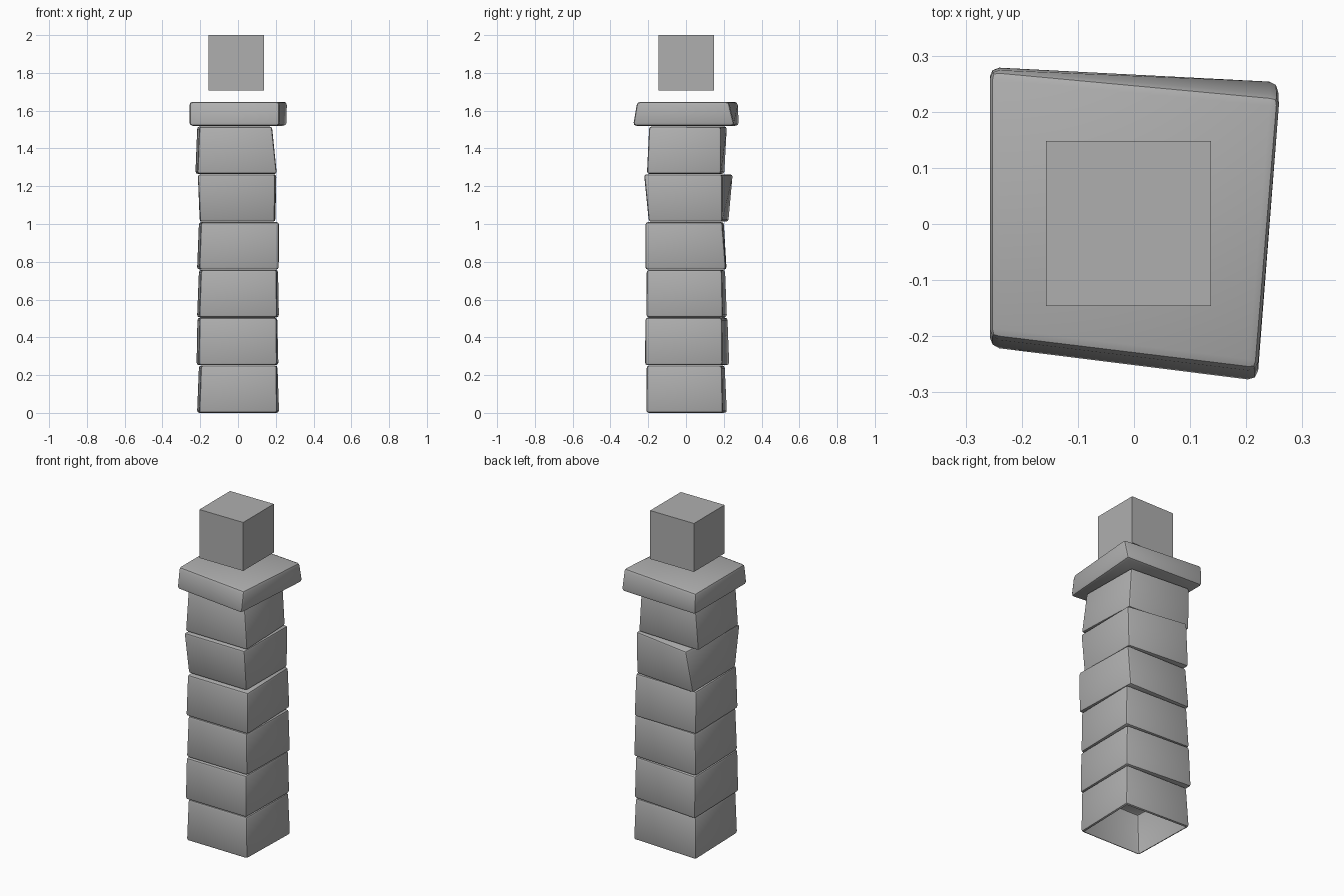
import bpy, bmesh, math

if "Cube" in bpy.data.objects:
    bpy.data.objects.remove(bpy.data.objects["Cube"])

PITCH, HEIGHT = 0.253, 0.251

# Dark grey stone
stone_mat = bpy.data.materials.new("dark_stone")
stone_mat.diffuse_color = (0.43, 0.43, 0.43, 1)
stone_mat.use_nodes = True
stone_mat.node_tree.nodes["Principled BSDF"].inputs["Base Color"].default_value = stone_mat.diffuse_color


def make_stone(name, z0, z1, bottom, top, bevel=0.013, open_bottom=False):
    """Bevelled irregular block; corners run front-left, front-right, back-right, back-left."""
    bm = bmesh.new()
    lo = [bm.verts.new((x, y, z0)) for x, y in bottom]
    hi = [bm.verts.new((x, y, z1)) for x, y in top]
    bm.faces.new(lo[::-1])
    bm.faces.new(hi)
    for i in range(4):
        j = (i + 1) % 4
        bm.faces.new((lo[i], lo[j], hi[j], hi[i]))
    bmesh.ops.bevel(bm, geom=bm.edges[:], offset=bevel, segments=2,
                    profile=0.5, affect='EDGES')
    bm.normal_update()
    if open_bottom:
        under = min(bm.faces, key=lambda f: f.calc_center_median().z)
        bmesh.ops.delete(bm, geom=[under], context='FACES')
    mesh = bpy.data.meshes.new(name)
    bm.to_mesh(mesh)
    bm.free()
    mesh.materials.append(stone_mat)
    obj = bpy.data.objects.new(name, mesh)
    bpy.context.collection.objects.link(obj)
    bpy.context.view_layer.objects.active = obj
    obj.select_set(True)
    bpy.ops.object.shade_smooth_by_angle(angle=math.radians(30))
    obj.select_set(False)


def ring(left, front_right, back_right, front, right_back, left_back, back_left=None):
    """Four corners from x of the left/right sides and y of the front/back corners."""
    bl = left if back_left is None else back_left
    return [(left + 0.011, front + 0.007), (front_right, front),
            (back_right, right_back), (bl, left_back)]


# Pillar stones: bottom ring and top ring of each
stones = [
    (ring(-.217, .207, .218, -.21, .195, .217), ring(-.207, .205, .209, -.208, .19, .205)),
    (ring(-.220, .207, .214, -.217, .193, .23), ring(-.215, .204, .208, -.215, .19, .22)),
    (ring(-.217, .207, .217, -.21, .195, .217), ring(-.207, .205, .212, -.208, .19, .207)),
    (ring(-.217, .216, .202, -.215, .212, .215), ring(-.207, .217, .205, -.215, .192, .2)),
    (ring(-.212, .195, .198, -.197, .192, .225, -.205), ring(-.225, .197, .203, -.222, .19, .249, -.172)),
    (ring(-.226, .206, .19, -.207, .185, .203), ring(-.216, .180, .174, -.195, .185, .217)),
]
for i, (bottom, top) in enumerate(stones):
    make_stone(f"pillar_stone_{i + 1}", i * PITCH, i * PITCH + HEIGHT,
               bottom, top, open_bottom=(i == 0))

# Wide cap slab
make_stone("cap_slab", 1.52, 1.647,
           [(-.257, -.222), (.22, -.282), (.258, .257), (-.257, .28)],
           [(-.257, -.202), (.22, -.26), (.26, .226), (-.257, .275)], bevel=0.017)

# Floating cube above the cap
bpy.ops.mesh.primitive_cube_add(size=0.294, location=(-0.01, 0.001, 1.853))
cube = bpy.context.object
cube.name = "floating_cube"
cube.data.materials.append(stone_mat)
